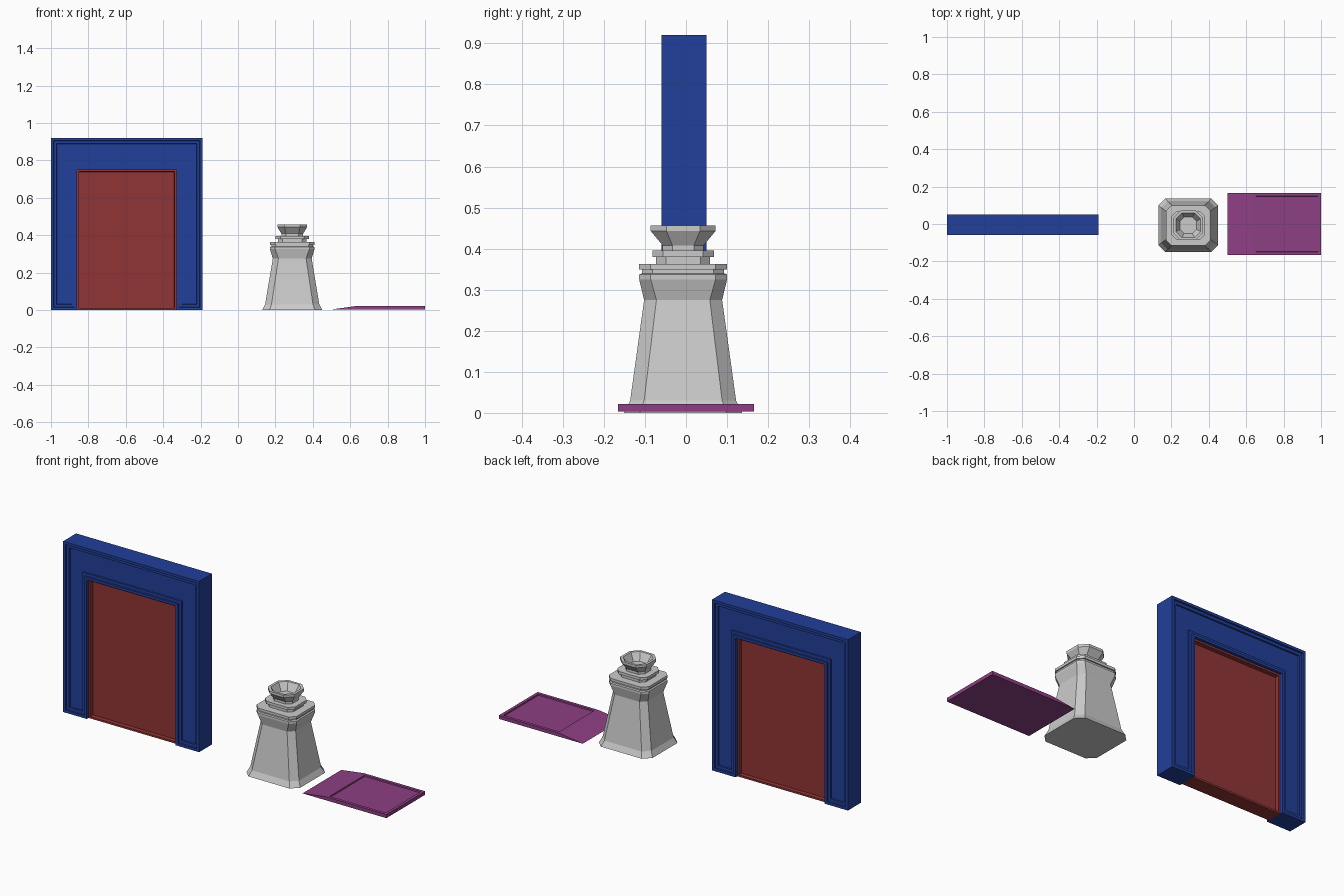
import bpy, bmesh

if "Cube" in bpy.data.objects:
    bpy.data.objects.remove(bpy.data.objects["Cube"])


def material(name, rgb):
    m = bpy.data.materials.new(name)
    m.diffuse_color = (*rgb, 1)
    m.use_nodes = True
    m.node_tree.nodes["Principled BSDF"].inputs["Base Color"].default_value = m.diffuse_color
    return m


def finish(bm, name, mat=None):
    me = bpy.data.meshes.new(name)
    bm.to_mesh(me)
    bm.free()
    ob = bpy.data.objects.new(name, me)
    bpy.context.collection.objects.link(ob)
    if mat:
        me.materials.append(mat)
    return ob


def prism(outline, y0, y1):
    """Extrude an x-z outline along y."""
    bm = bmesh.new()
    face = bm.faces.new([bm.verts.new((x, y0, z)) for x, z in outline])
    new = bmesh.ops.extrude_face_region(bm, geom=[face], use_keep_orig=True)["geom"]
    bmesh.ops.translate(bm, vec=(0, y1 - y0, 0),
                        verts=[v for v in new if isinstance(v, bmesh.types.BMVert)])
    bmesh.ops.recalc_face_normals(bm, faces=bm.faces)
    return bm


def step_in(bm, faces, steps):
    """Inset chosen faces repeatedly: (width, depth) pairs."""
    for width, depth in steps:
        bm.normal_update()
        bmesh.ops.inset_region(bm, faces=faces, thickness=width, depth=depth,
                               use_boundary=True, use_even_offset=True)


blue = material("blue", (0.015, 0.05, 0.32))
red = material("red", (0.28, 0.035, 0.035))
purple = material("purple", (0.27, 0.05, 0.23))

# door frame: an arch with a stepped recess on the front and back
bm = prism([(-1, 0), (-0.86, 0), (-0.86, 0.75), (-0.33, 0.75),
            (-0.33, 0), (-0.19, 0), (-0.19, 0.92), (-1, 0.92)], -0.06, 0.05)
step_in(bm, [f for f in bm.faces if abs(f.normal.y) > 0.9],
        [(0.014, 0), (0.001, -0.008), (0.015, 0), (0.001, -0.008)])
finish(bm, "door_frame", blue)

# door panel: slab with a shallow recess on both sides
bm = prism([(-0.86, 0), (-0.33, 0), (-0.33, 0.75), (-0.86, 0.75)], -0.045, 0.035)
step_in(bm, [f for f in bm.faces if abs(f.normal.y) > 0.9],
        [(0.01, 0), (0.001, -0.022)])
finish(bm, "door_panel", red)

# pedestal: stacked chamfered rectangles (half x, half y, chamfer, z)
rings = [(0.16, 0.144, 0.038, 0), (0.145, 0.129, 0.034, 0.03),
         (0.104, 0.095, 0.03, 0.275), (0.119, 0.107, 0.028, 0.325),
         (0.119, 0.107, 0.028, 0.337), (0.112, 0.10, 0.026, 0.34),
         (0.112, 0.10, 0.026, 0.349), (0.119, 0.107, 0.028, 0.349),
         (0.119, 0.107, 0.028, 0.363), (0.076, 0.066, 0.024, 0.363),
         (0.076, 0.066, 0.024, 0.38), (0.09, 0.075, 0.026, 0.38),
         (0.09, 0.075, 0.026, 0.395), (0.058, 0.05, 0.024, 0.395),
         (0.058, 0.05, 0.024, 0.408), (0.079, 0.079, 0.038, 0.443),
         (0.079, 0.079, 0.038, 0.456), (0.066, 0.066, 0.032, 0.456),
         (0.044, 0.044, 0.022, 0.415)]
bm = bmesh.new()
loops = []
for a, b, c, z in rings:
    corners = [(a, b - c), (a - c, b), (c - a, b), (-a, b - c),
               (-a, c - b), (c - a, -b), (a - c, -b), (a, c - b)]
    loops.append([bm.verts.new((0.29 + x, y - 0.007, z)) for x, y in corners])
for lo, hi in zip(loops, loops[1:]):
    for i in range(8):
        j = (i + 1) % 8
        bm.faces.new((lo[i], lo[j], hi[j], hi[i]))
bm.faces.new(loops[0][::-1])
bm.faces.new(loops[-1])
bmesh.ops.recalc_face_normals(bm, faces=bm.faces)
finish(bm, "pedestal")

# floor plate: sloped lip leading to a flat tray with a sunken centre
bm = prism([(0.5, 0.003), (0.635, 0.003), (1, 0.003), (1, 0.022), (0.635, 0.022)],
           -0.165, 0.165)
top = [f for f in bm.faces if f.normal.z > 0.999]
step_in(bm, top, [(0.016, 0), (0.001, -0.007)])
finish(bm, "ramp_plate", purple)
